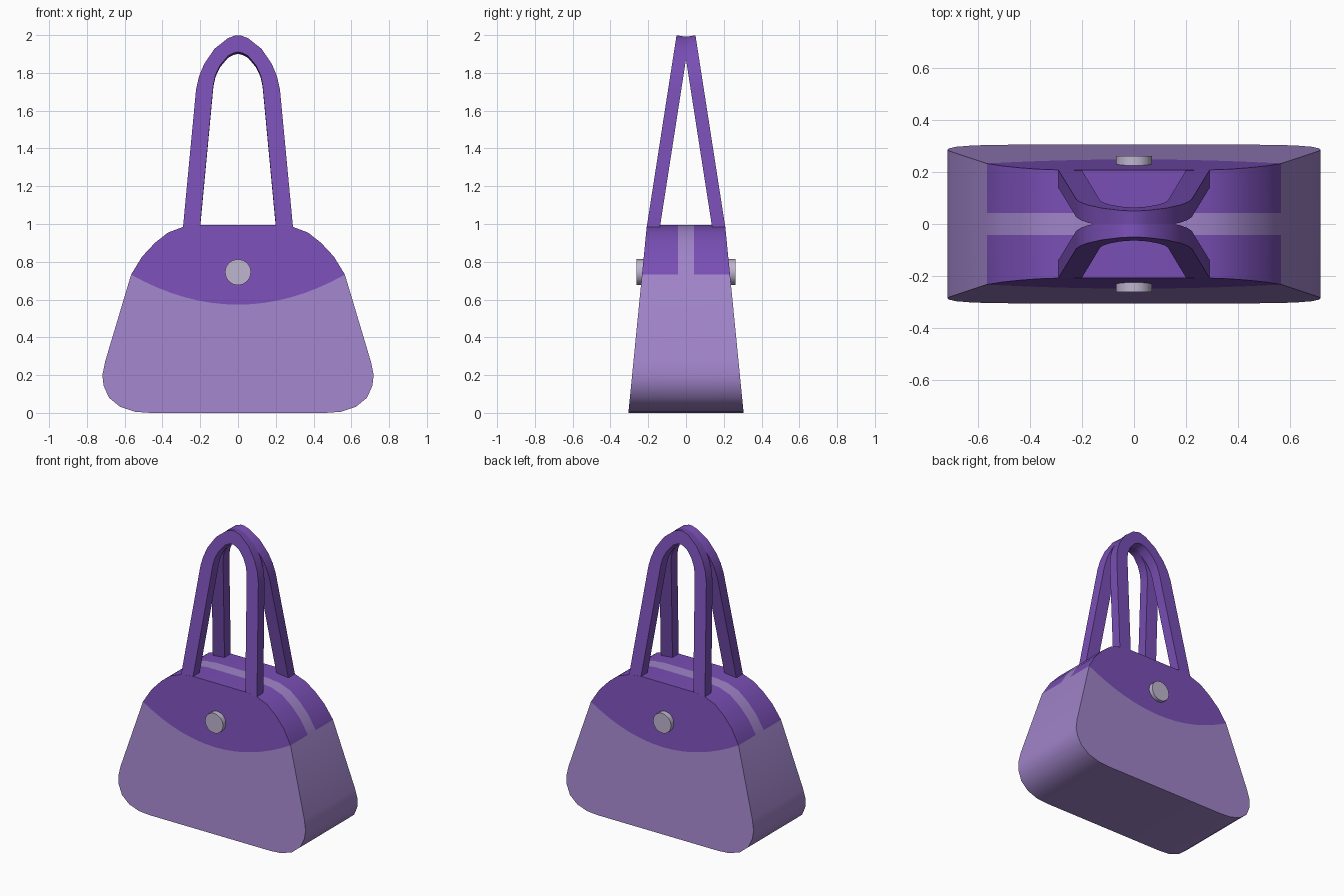
import bpy, bmesh, math
from mathutils import Matrix, Vector

if "Cube" in bpy.data.objects:
    bpy.data.objects.remove(bpy.data.objects["Cube"])


def material(name, rgb):
    m = bpy.data.materials.new(name)
    m.diffuse_color = (*rgb, 1)
    m.use_nodes = True
    m.node_tree.nodes["Principled BSDF"].inputs["Base Color"].default_value = m.diffuse_color
    return m


LIGHT = material("light purple", (0.35, 0.23, 0.58))
DARK = material("dark purple", (0.19, 0.077, 0.46))
METAL = material("pale metal", (0.52, 0.46, 0.62))


def finish(bm, name, mats, angle=30):
    bmesh.ops.recalc_face_normals(bm, faces=bm.faces[:])
    me = bpy.data.meshes.new(name)
    for f in bm.faces:
        f.smooth = True
    bm.to_mesh(me)
    bm.free()
    me.set_sharp_from_angle(angle=math.radians(angle))
    for m in mats:
        me.materials.append(m)
    ob = bpy.data.objects.new(name, me)
    bpy.context.collection.objects.link(ob)
    return ob


def mirrored(half):
    return half + [(-x, z) for x, z in reversed(half)]


def depth(z):
    return 0.305 - 0.0985 * z


# Bag body: tapered extrusion with dark flaps and a light strip over the top
half = [(.465, 0), (.545, .006), (.624, .032), (.683, .08), (.712, .145), (.718, .2),
        (.704, .27), (.566, .732), (.508, .827), (.44, .9), (.37, .955), (.29, .985), (.2, .995)]
ring = mirrored(half)
n, a = len(ring), 7                     # a: index of the flap corner
b = n - 1 - a
bm = bmesh.new()
rows = [[bm.verts.new((x, yf(z), z)) for x, z in ring] for yf in
        (lambda z: -depth(z), lambda z: -.043, lambda z: .043, depth)]
for r in range(3):
    for i in range(n):
        j = (i + 1) % n
        f = bm.faces.new((rows[r][i], rows[r][j], rows[r + 1][j], rows[r + 1][i]))
        f.material_index = int(r != 1 and a <= i < b)
for row, s in ((rows[0], -1), (rows[3], 1)):
    arc = []                            # curved lower edge of the flap, left to right
    for i in range(1, 16):
        t = -1 + i / 8
        z = .573 + .159 * t * t
        arc.append(bm.verts.new((.566 * t, s * depth(z), z)))
    flap = bm.faces.new(row[a:b + 1] + arc)
    flap.material_index = 1
    bm.faces.new(row[b:] + row[:a + 1] + arc[::-1])
finish(bm, "bag_body", [LIGHT, DARK])

# Handles: flat arched straps leaning together at the top
outer = mirrored([(.291, .985), (.222, 1.713), (.207, 1.78), (.18, 1.846), (.125, 1.927), (.053, 1.984), (.012, 1.999)])
inner = mirrored([(.201, .985), (.13, 1.74), (.119, 1.79), (.095, 1.84), (.053, 1.89), (.025, 1.905), (.006, 1.91)])
for name, s in (("front_handle", -1), ("back_handle", 1)):
    bm = bmesh.new()

    def strip(path, dy, dz):
        return [bm.verts.new((x, s * (.207 - .1555 * (z - .99) - dy), z + dz)) for x, z in path]
    loops = [strip(outer, 0, 0), strip(inner, 0, 0),
             strip(inner, .0683, -.0106), strip(outer, .0683, -.0106)]
    for k in range(4):
        p, q = loops[k], loops[(k + 1) % 4]
        for i in range(len(p) - 1):
            bm.faces.new((p[i], p[i + 1], q[i + 1], q[i]))
    for e in (0, -1):
        bm.faces.new([l[e] for l in loops])
    finish(bm, name, [DARK])

# Round clasp buttons
for name, s in (("front_button", -1), ("back_button", 1)):
    bm = bmesh.new()
    bmesh.ops.create_cone(bm, cap_ends=True, segments=16, radius1=.069, radius2=.069, depth=.036,
                          matrix=Matrix.Translation(Vector((0, s * .244, .745))) @ Matrix.Rotation(math.pi / 2, 4, 'X'))
    finish(bm, name, [METAL])
